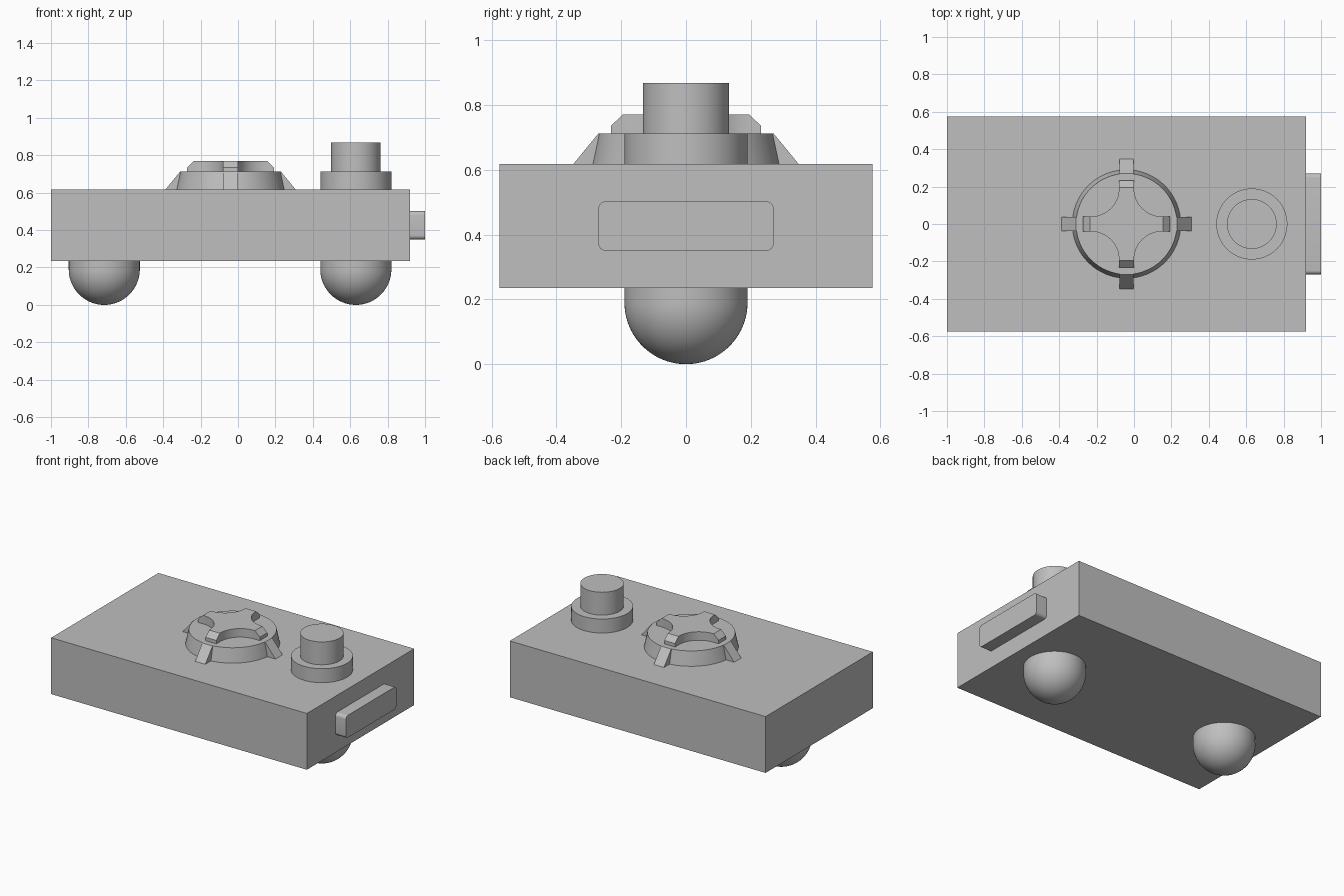
import bpy, bmesh, math
from mathutils import Matrix, Vector

cube = bpy.data.objects.get("Cube")
if cube:
    bpy.data.objects.remove(cube, do_unlink=True)

grey = bpy.data.materials.new("plain grey")
grey.use_nodes = True
colour = (0.52, 0.52, 0.52, 1)
grey.diffuse_color = colour
grey.node_tree.nodes["Principled BSDF"].inputs["Base Color"].default_value = colour


def finish(name, bm, location=(0, 0, 0)):
    bmesh.ops.recalc_face_normals(bm, faces=bm.faces)
    mesh = bpy.data.meshes.new(name)
    bm.to_mesh(mesh)
    bm.free()
    mesh.materials.append(grey)
    obj = bpy.data.objects.new(name, mesh)
    obj.location = location
    bpy.context.collection.objects.link(obj)
    bpy.ops.object.select_all(action='DESELECT')
    obj.select_set(True)
    bpy.context.view_layer.objects.active = obj
    bpy.ops.object.shade_smooth_by_angle(angle=math.radians(30))
    return obj


def box(name, low, high, corner=0):
    low, high = Vector(low), Vector(high)
    bm = bmesh.new()
    bmesh.ops.create_cube(bm, size=1)
    bmesh.ops.scale(bm, vec=high - low, verts=bm.verts)
    if corner:  # round only the edges that run along x
        edges = [e for e in bm.edges
                 if abs(e.verts[0].co.x - e.verts[1].co.x) > 0.001]
        bmesh.ops.bevel(bm, geom=edges, offset=corner, segments=6,
                        profile=0.5, affect='EDGES')
    return finish(name, bm, (low + high) / 2)


def loft(bm, outlines):
    """Join matching closed outlines and cap both ends."""
    rings = [[bm.verts.new(p) for p in line] for line in outlines]
    n = len(rings[0])
    for a, b in zip(rings, rings[1:]):
        for i in range(n):
            j = (i + 1) % n
            bm.faces.new((a[i], a[j], b[j], b[i]))
    bm.faces.new(rings[0])
    bm.faces.new(rings[-1])


def turned(name, profile, location, sides=64):
    """Round part from (radius, height) pairs."""
    bm = bmesh.new()
    turn = [math.tau * i / sides for i in range(sides)]
    loft(bm, [[(r * math.cos(t), r * math.sin(t), z) for t in turn]
              for r, z in profile])
    return finish(name, bm, location)


# Case and the raised plate on its end
BOTTOM, TOP, STEP = 0.235, 0.617, 0.712
box("case", (-1, -0.575, BOTTOM), (0.92, 0.575, TOP))
box("end_plate", (0.91, -0.27, 0.35), (1, 0.27, 0.502), corner=0.022)

# Round-ended feet
R = 0.19
foot = [(R * math.sin(a), R - R * math.cos(a))
        for a in [math.pi / 2 * i / 20 for i in range(21)]]
foot[0] = (0.001, 0)
foot.append((R, BOTTOM + 0.01))
for name, x in (("right_foot", -0.715), ("left_foot", 0.63)):
    turned(name, foot, (x, 0, 0))

# Stepped button
turned("button_collar", [(R, TOP - 0.01), (R, STEP)], (0.63, 0, 0))
turned("button", [(0.133, STEP - 0.01), (0.133, 0.867)], (0.63, 0, 0))

# Tapered dial with four sloping fins
CENTRE = (-0.04, 0, 0)
turned("dial_base", [(0.292, TOP - 0.01), (0.29, TOP), (0.27, STEP)], CENTRE)
bm = bmesh.new()
for k in range(4):
    before = set(bm.verts)
    side = [(0.25, TOP), (0.348, TOP), (0.27, STEP), (0.25, STEP)]
    loft(bm, [[(x, y, z) for x, z in side] for y in (-0.038, 0.038)])
    bmesh.ops.rotate(bm, verts=[v for v in bm.verts if v not in before],
                     matrix=Matrix.Rotation(k * math.pi / 2, 3, 'Z'))
finish("dial_fins", bm, CENTRE)


# Four-armed cap with scooped sides and chamfered tips
def star(tip, z):
    half, mid, points = 0.04, 0.19, []
    scoop = mid - half
    for k in range(4):
        quarter = [(tip, half)]
        for i in range(17):
            a = math.pi / 2 * i / 16
            quarter.append((mid - scoop * math.sin(a),
                            mid - scoop * math.cos(a)))
        quarter.append((half, tip))
        spin = Matrix.Rotation(k * math.pi / 2, 3, 'Z')
        points += [spin @ Vector((x, y, z)) for x, y in quarter]
    return points


bm = bmesh.new()
loft(bm, [star(0.232, STEP - 0.005), star(0.232, 0.735), star(0.195, 0.77)])
finish("dial_cap", bm, CENTRE)
